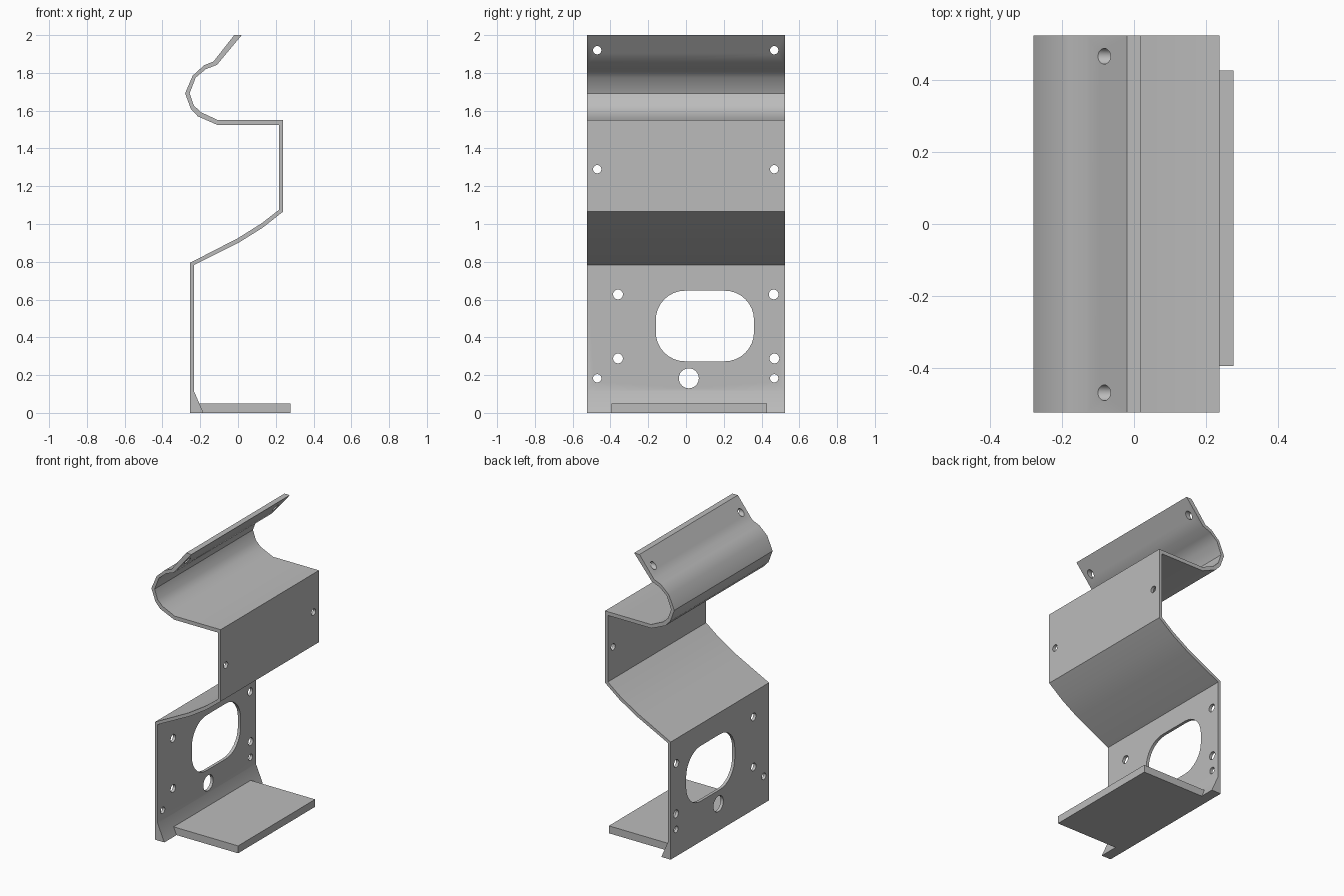
import bpy, bmesh, math

cube = bpy.data.objects.get("Cube")
if cube:
    bpy.data.objects.remove(cube)

grey = bpy.data.materials.new("plain_grey")
grey.use_nodes = True
GREY = (0.5, 0.5, 0.5, 1)
grey.diffuse_color = GREY
grey.node_tree.nodes["Principled BSDF"].inputs["Base Color"].default_value = GREY


def make_object(name, bm):
    bmesh.ops.recalc_face_normals(bm, faces=bm.faces)
    mesh = bpy.data.meshes.new(name)
    bm.to_mesh(mesh)
    bm.free()
    obj = bpy.data.objects.new(name, mesh)
    bpy.context.collection.objects.link(obj)
    mesh.materials.append(grey)
    return obj


def outline_prism(bm, loop, offset):
    face = bm.faces.new([bm.verts.new(p) for p in loop])
    new = bmesh.ops.extrude_face_region(bm, geom=[face])["geom"]
    bmesh.ops.translate(bm, vec=offset,
                        verts=[v for v in new if isinstance(v, bmesh.types.BMVert)])


# Bent sheet: matching points along its two sides, from the top lip to the foot
left_side = [(-.02, 2), (-.13, 1.86), (-.18, 1.84), (-.24, 1.785), (-.28, 1.692),
             (-.25, 1.61), (-.213, 1.57), (-.11, 1.525), (.217, 1.525), (.217, 1.075),
             (.127, 1.005), (0, .925), (-.253, .795), (-.253, 0)]
right_side = [(.02, 2), (-.112, 1.842), (-.17, 1.82), (-.224, 1.775), (-.256, 1.692),
              (-.234, 1.628), (-.197, 1.592), (-.106, 1.55), (.238, 1.55), (.238, 1.065),
              (.13, .98), (.01, .905), (-.233, .783), (-.233, .115), (-.183, 0)]
HALF = .525
bm = bmesh.new()
outline_prism(bm, [(x, -HALF, z) for x, z in left_side + right_side[::-1]],
              (0, 2 * HALF, 0))
bracket = make_object("bent_bracket", bm)

# Cutters: screw holes, cable hole and rounded window, all running along x
bm = bmesh.new()


def cut_slot(y, z, half_w, half_h, r, steps=8):
    loop = []
    for q, (sy, sz) in enumerate([(1, 1), (-1, 1), (-1, -1), (1, -1)]):
        for i in range(steps + 1):
            a = math.pi / 2 * (q + i / steps)
            loop.append((-.6, y + sy * (half_w - r) + r * math.cos(a),
                         z + sz * (half_h - r) + r * math.sin(a)))
    outline_prism(bm, loop, (1.2, 0, 0))


def cut_hole(y, z, r, sides=24):
    loop = [(-.6, y + r * math.cos(2 * math.pi * i / sides),
             z + r * math.sin(2 * math.pi * i / sides)) for i in range(sides)]
    outline_prism(bm, loop, (1.2, 0, 0))


for z in (1.92, 1.29, .183):
    for y in (-.47, .467):
        cut_hole(y, z, .022)
for y, z in ((-.36, .627), (.464, .627), (-.36, .288), (.468, .288)):
    cut_hole(y, z, .026)
cut_hole(.015, .183, .053)
cut_slot(.1, .46, .26, .187, .155)
cutter = make_object("hole_cutter", bm)
cutter.hide_render = True

mod = bracket.modifiers.new("holes", "BOOLEAN")
mod.object = cutter
mod.operation = "DIFFERENCE"
mod.solver = "EXACT"
bpy.context.view_layer.objects.active = bracket
bpy.ops.object.modifier_apply(modifier=mod.name)
bpy.data.objects.remove(cutter)

# Shelf at the foot
bm = bmesh.new()
outline_prism(bm, [(x, -.395, z) for x, z in
                   ((-.205, .05), (.277, .05), (.277, 0), (-.183, 0))], (0, .823, 0))
shelf = make_object("foot_shelf", bm)

bpy.ops.object.select_all(action="DESELECT")
bracket.select_set(True)
bpy.ops.object.shade_smooth_by_angle(angle=math.radians(32))
